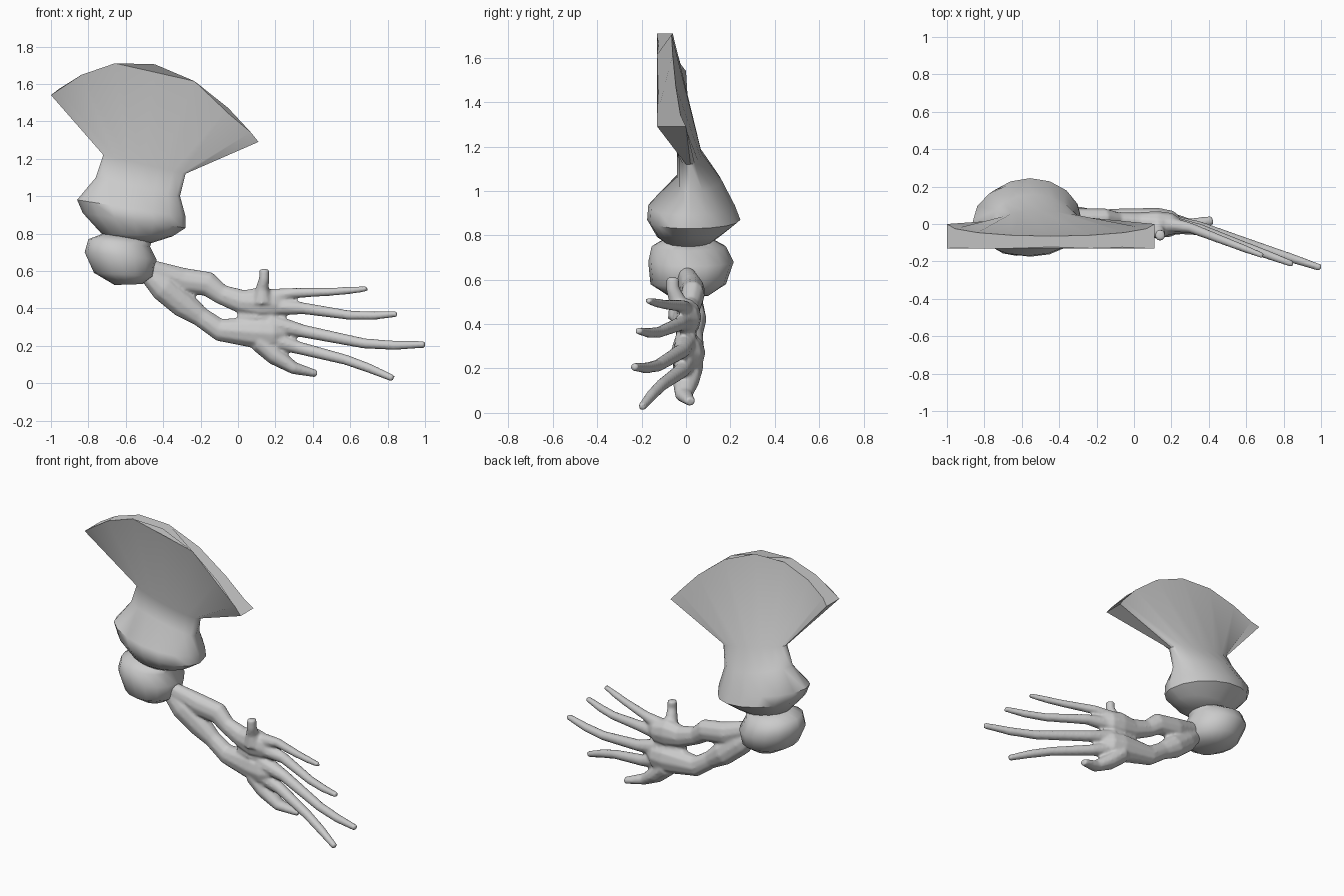
import bpy, math
from mathutils import Vector

cube = bpy.data.objects.get("Cube")
if cube:
    bpy.data.objects.remove(cube)

grey = bpy.data.materials.new("plain_grey")
grey.use_nodes = True
tone = (0.6, 0.6, 0.6, 1)
grey.diffuse_color = tone
grey.node_tree.nodes["Principled BSDF"].inputs["Base Color"].default_value = tone


def skin(rings, verts, faces):
    """Bridge equal rings into a capped skin."""
    base, n = len(verts), len(rings[0])
    for ring in rings:
        verts.extend(ring)
    for k in range(len(rings) - 1):
        a, b = base + k * n, base + (k + 1) * n
        for i in range(n):
            j = (i + 1) % n
            faces.append((a + i, a + j, b + j, b + i))
    faces.append(tuple(base + i for i in reversed(range(n))))
    faces.append(tuple(base + (len(rings) - 1) * n + i for i in range(n)))


def make(name, verts, faces, angle):
    mesh = bpy.data.meshes.new(name)
    mesh.from_pydata(verts, [], faces)
    mesh.materials.append(grey)
    obj = bpy.data.objects.new(name, mesh)
    bpy.context.collection.objects.link(obj)
    bpy.ops.object.select_all(action='DESELECT')
    obj.select_set(True)
    bpy.context.view_layer.objects.active = obj
    bpy.ops.object.mode_set(mode='EDIT')
    bpy.ops.mesh.select_all(action='SELECT')
    bpy.ops.mesh.normals_make_consistent(inside=False)
    bpy.ops.object.mode_set(mode='OBJECT')
    bpy.ops.object.shade_smooth_by_angle(angle=math.radians(angle))
    return obj


def section(left, right, front, back, front_end=0.0, back_end=0.02, bow=0.0, cols=8):
    """Ring across the arm from its left to its right (x, z), swelling in y and bowed in z."""
    l, r = Vector((left[0], 0, left[1])), Vector((right[0], 0, right[1]))
    ring = []
    for end, mid, order in ((front_end, front, range(cols + 1)),
                            (back_end, back, range(cols, -1, -1))):
        for i in order:
            c = -math.cos(math.pi * i / cols)
            p = l.lerp(r, (c + 1) / 2)
            p.y = end + (mid - end) * math.sqrt(max(0, 1 - c * c))
            p.z += bow * (1 - c * c)
            ring.append(p)
    return ring


def tube(points, radii, depth=1.0, sides=10):
    """Rings along a path; depth scales the radius in y."""
    pts = [Vector(p) for p in points]
    rings = []
    for i, (p, r) in enumerate(zip(pts, radii)):
        t = (pts[min(i + 1, len(pts) - 1)] - pts[max(i - 1, 0)]).normalized()
        u = (Vector((0, 1, 0)) - t * t.y).normalized()
        v = t.cross(u)
        angles = [math.tau * k / sides for k in range(sides)]
        rings.append([p + r * (depth * math.cos(a) * u + math.sin(a) * v) for a in angles])
    return rings


def finger(root_z, knuckle, tip, sag, size):
    """Tapered finger growing out of the palm, its middle shifted in z by sag."""
    knuckle, tip = Vector(knuckle), Vector(tip)
    middle = knuckle.lerp(tip, 0.5) + Vector((0, 0, sag))
    late = middle.lerp(tip, 0.5) + Vector((0, 0, sag / 4))
    radii = [size * f for f in (1.6, 1, 0.8, 0.73, 0.53)]
    return tube([(0.17, 0, root_z), knuckle, middle, late, tip], radii)


# Shoulder fan flowing into the upper arm
verts, faces = [], []
skin([
    section((-1, 1.54), (0.11, 1.29), -0.13, -0.065, front_end=-0.13, back_end=0, bow=0.29),
    section((-0.72, 1.22), (-0.28, 1.12), -0.04, 0.07),
    section((-0.76, 1.1), (-0.31, 1), -0.04, 0.16),
    section((-0.86, 0.98), (-0.28, 0.89), -0.17, 0.22),
    section((-0.83, 0.91), (-0.28, 0.83), -0.175, 0.245),
    section((-0.73, 0.8), (-0.35, 0.785), -0.13, 0.15),
    section((-0.69, 0.78), (-0.46, 0.75), -0.09, 0.11),
], verts, faces)
make("upper_arm", verts, faces, 50)

# Elbow bulge
verts, faces = [], []
skin([
    section((-0.72, 0.8), (-0.46, 0.76), -0.1, 0.12),
    section((-0.8, 0.77), (-0.47, 0.73), -0.155, 0.18),
    section((-0.82, 0.7), (-0.435, 0.66), -0.17, 0.215),
    section((-0.77, 0.59), (-0.45, 0.57), -0.16, 0.18),
    section((-0.66, 0.525), (-0.51, 0.53), -0.08, 0.1),
], verts, faces)
make("elbow", verts, faces, 70)

# Upper forearm bone running into the upper palm
verts, faces = [], []
skin(tube([(-0.5, 0, 0.62), (-0.3, 0.03, 0.55), (-0.16, 0.03, 0.53), (-0.09, 0.02, 0.475),
           (0.02, 0.01, 0.435), (0.12, 0, 0.43), (0.2, 0, 0.42), (0.26, -0.01, 0.42)],
          (0.05, 0.07, 0.068, 0.055, 0.066, 0.088, 0.075, 0.035), 0.8), verts, faces)

# Lower forearm bone running into the lower palm
skin(tube([(-0.5, 0, 0.6), (-0.4, 0.01, 0.51), (-0.29, 0.03, 0.42), (-0.2, 0.03, 0.355),
           (-0.1, 0.03, 0.285), (0.12, 0.01, 0.27), (0.2, 0, 0.265), (0.26, -0.01, 0.27)],
          (0.045, 0.075, 0.075, 0.055, 0.062, 0.092, 0.085, 0.04), 0.85), verts, faces)

# Web between the palm halves
skin(tube([(0, 0.01, 0.35), (0.1, 0, 0.35), (0.2, 0, 0.35)], (0.03, 0.06, 0.05), 0.8),
     verts, faces)

# Thumb
skin(tube([(0.13, -0.02, 0.44), (0.13, -0.04, 0.51), (0.14, -0.06, 0.56), (0.14, -0.06, 0.61)],
          (0.06, 0.035, 0.028, 0.027), 1.1), verts, faces)

# Four long fingers
for spec in (
    (0.46, (0.3, -0.02, 0.482), (0.69, -0.17, 0.505), -0.005, 0.028),
    (0.41, (0.35, -0.03, 0.4), (0.85, -0.215, 0.37), -0.022, 0.032),
    (0.32, (0.35, -0.02, 0.278), (1, -0.235, 0.207), -0.03, 0.035),
    (0.24, (0.32, -0.02, 0.19), (0.83, -0.2, 0.025), 0.018, 0.035),
):
    skin(finger(*spec), verts, faces)

# Short outer finger
skin(tube([(0.12, 0.01, 0.22), (0.2, 0, 0.145), (0.3, -0.01, 0.08), (0.42, 0.02, 0.05)],
          (0.06, 0.052, 0.034, 0.02), 1.2), verts, faces)

# Fuse bones, palm and fingers into one soft skin
hand = make("forearm_and_hand", verts, faces, 80)
fuse = hand.modifiers.new("fuse", 'REMESH')
fuse.mode = 'VOXEL'
fuse.voxel_size = 0.009
fuse.use_smooth_shade = True
soften = hand.modifiers.new("soften", 'SMOOTH')
soften.factor = 0.5
soften.iterations = 4
